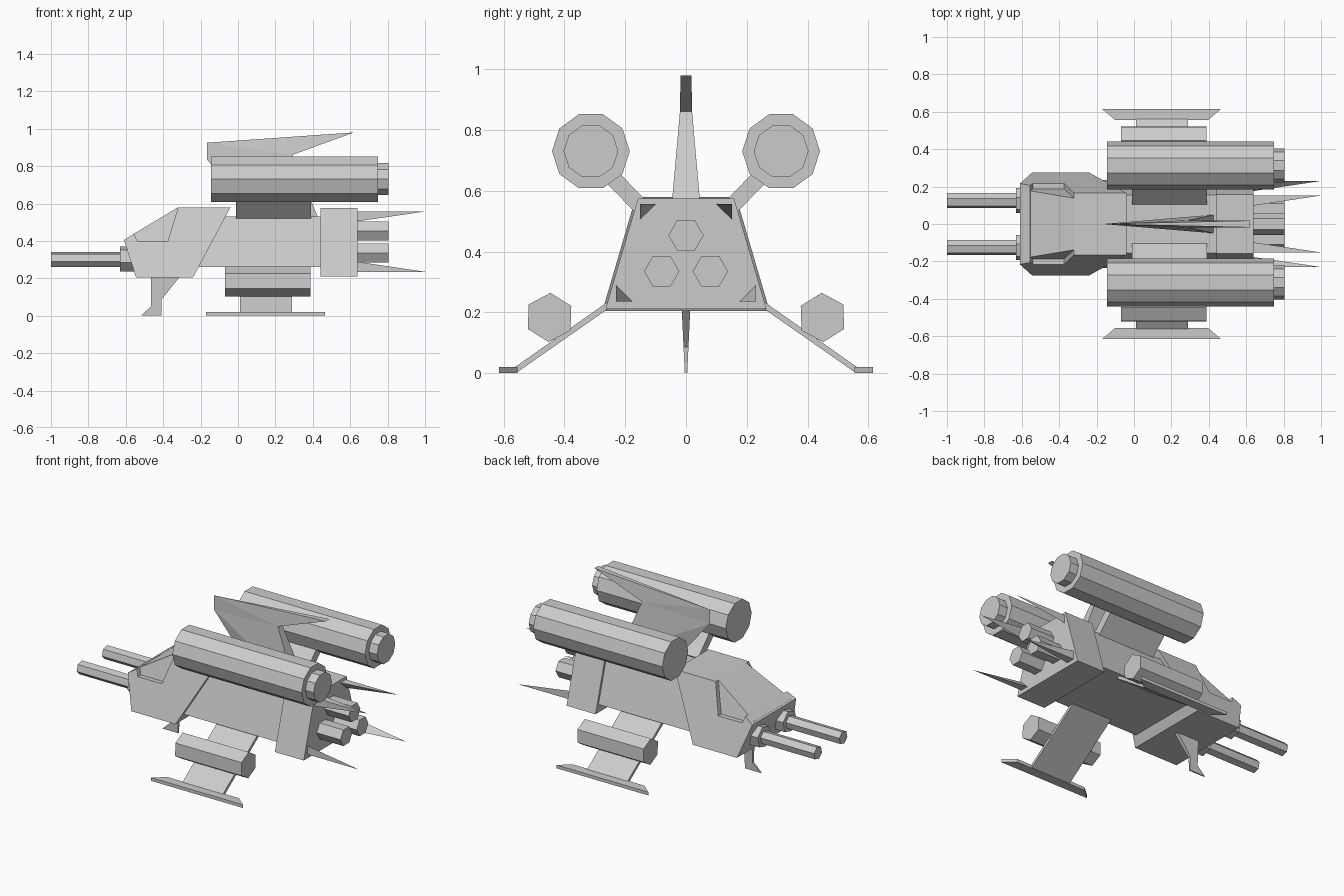
import bpy, bmesh, math

if "Cube" in bpy.data.objects:
    bpy.data.objects.remove(bpy.data.objects["Cube"])


def make(name, verts, faces):
    me = bpy.data.meshes.new(name)
    me.from_pydata(verts, [], faces)
    bm = bmesh.new()
    bm.from_mesh(me)
    bmesh.ops.recalc_face_normals(bm, faces=bm.faces)
    bm.to_mesh(me)
    bm.free()
    ob = bpy.data.objects.new(name, me)
    bpy.context.collection.objects.link(ob)
    return ob


def bridge(name, a, b):
    """Solid between two matching outlines."""
    n = len(a)
    faces = [tuple(range(n)), tuple(range(2 * n - 1, n - 1, -1))]
    faces += [(i, (i + 1) % n, n + (i + 1) % n, n + i) for i in range(n)]
    return make(name, a + b, faces)


def side_prism(name, profile, z0, w0, z1, w1):
    """XZ profile, with a half width that changes linearly with height."""
    def w(z):
        return w0 + (w1 - w0) * (z - z0) / (z1 - z0)
    return bridge(name, [(x, -w(z), z) for x, z in profile],
                  [(x, w(z), z) for x, z in profile])


def tube(name, x0, x1, y, z, r, n, rot=0.0):
    """Faceted cylinder along X."""
    ring = [(y + r * math.cos(math.radians(rot) + math.tau * i / n),
             z + r * math.sin(math.radians(rot) + math.tau * i / n)) for i in range(n)]
    return bridge(name, [(x0, *p) for p in ring], [(x1, *p) for p in ring])


def plate(name, x0, x1, s, profile):
    """YZ profile extruded along X, on side s."""
    return bridge(name, [(x0, s * y, z) for y, z in profile],
                  [(x1, s * y, z) for y, z in profile])


# Hull: cockpit, recessed canopy, mid body and rear block
side_prism("cockpit_hull", [(-.61, .405), (-.545, .205), (-.24, .205), (-.04, .58),
                            (-.32, .58), (-.375, .40), (-.54, .40), (-.555, .44)],
           .205, .275, .58, .165)
side_prism("canopy", [(-.60, .40), (-.37, .40), (-.315, .58), (-.32, .58), (-.60, .412)],
           .40, .188, .58, .138)
side_prism("mid_body", [(-.25, .26), (.46, .26), (.46, .53), (-.25, .53)],
           .26, .235, .53, .155)
side_prism("rear_block", [(.44, .21), (.64, .21), (.64, .575), (.44, .575)],
           .21, .265, .575, .158)

# Front leg
side_prism("front_leg", [(-.465, .21), (-.31, .21), (-.41, .085), (-.41, 0),
                         (-.52, 0), (-.465, .05)], 0, .004, .21, .014)

# Rear thrusters
for i, (y, z) in enumerate([(0, .453), (-.08, .335), (.08, .335)]):
    tube(f"thruster_{i}", .60, .805, y, z, .058, 6)

# Top fin: sharp leading edge, wide trailing edge
fin = [(-.165, 0, .925), (-.165, 0, .835), (.10, 0, .52)]
for s in (-1, 1):
    fin += [(.62, .018 * s, .98), (.29, .02 * s, .86), (.43, .05 * s, .52)]
make("top_fin", fin, [(0, 3, 4), (0, 4, 1), (1, 4, 5), (1, 5, 2),
                      (0, 7, 6), (0, 1, 7), (1, 8, 7), (1, 2, 8),
                      (0, 6, 3), (3, 6, 7, 4), (4, 7, 8, 5), (2, 5, 8)])

for s, side in ((-1, "right"), (1, "left")):
    # Nose guns
    tube(f"gun_barrel_{side}", -1.0, -.55, s * .125, .30, .041, 6, 15)
    tube(f"gun_base_{side}", -.63, -.53, s * .125, .303, .069, 6, 15)

    # Upper nacelle with nozzle and diagonal pylon
    tube(f"nacelle_{side}", -.145, .748, s * .313, .73, .128, 10)
    tube(f"nacelle_nozzle_{side}", .70, .805, s * .313, .73, .09, 10)
    plate(f"pylon_{side}", -.01, .39, s,
          [(.145, .505), (.29, .655), (.25, .69), (.105, .54)])

    # Lower wing, foot and pod
    plate(f"lower_wing_{side}", .01, .29, s,
          [(.19, .258), (.555, .003), (.565, .018), (.20, .275)])
    outline = [(-.10, .555), (.395, .555), (.465, .615), (-.17, .615)]
    bridge(f"foot_{side}", [(x, s * y, 0) for x, y in outline],
           [(x, s * y, .02) for x, y in outline])
    tube(f"wing_pod_{side}", -.07, .387, s * .449, .183, .081, 6, 90 + 2 * s)

    # Rear spikes with the point over the outer corner
    for label, y, z, d in (("upper", .152, .557, -.053), ("lower", .23, .235, .055)):
        make(f"{label}_spike_{side}",
             [(.63, s * y, z), (.63, s * (y - .055), z), (.63, s * y, z + d),
              (1.0, s * y, z)],
             [(0, 1, 2), (0, 1, 3), (1, 2, 3), (2, 0, 3)])
